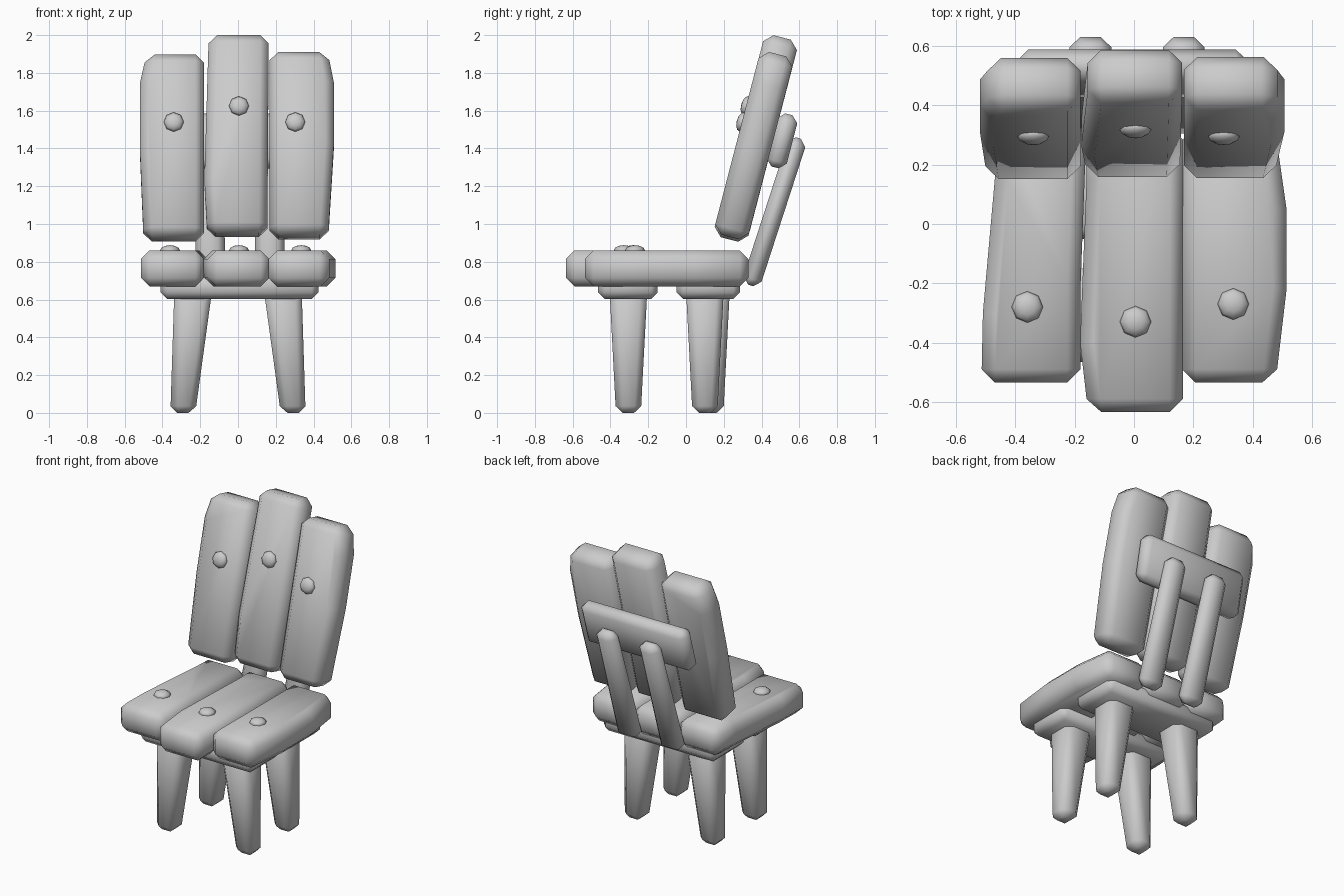
import bpy, bmesh, math
from mathutils import Matrix, Vector

if "Cube" in bpy.data.objects:
    bpy.data.objects.remove(bpy.data.objects["Cube"])


def finish(bm, name, matrix, smooth=60):
    bmesh.ops.recalc_face_normals(bm, faces=bm.faces)
    mesh = bpy.data.meshes.new(name)
    bm.to_mesh(mesh)
    bm.free()
    ob = bpy.data.objects.new(name, mesh)
    ob.matrix_world = matrix
    bpy.context.collection.objects.link(ob)
    bpy.ops.object.select_all(action='DESELECT')
    ob.select_set(True)
    bpy.context.view_layer.objects.active = ob
    bpy.ops.object.shade_smooth_by_angle(angle=math.radians(smooth))
    return ob


def chamfer(bm, width):
    bm.normal_update()
    edges = [e for e in bm.edges if e.calc_face_angle(0) > 0.6]
    bmesh.ops.bevel(bm, geom=edges, offset=width, segments=1,
                    affect='EDGES', clamp_overlap=True)


def board(name, left, right, thick, matrix, bevel=0.045):
    """Board from two side outlines (x, y), running from low y to high y."""
    bm = bmesh.new()
    pts = list(right) + list(reversed(left))
    face = bm.faces.new([bm.verts.new((x, y, -thick / 2)) for x, y in pts])
    top = bmesh.ops.extrude_face_region(bm, geom=[face])['geom']
    bmesh.ops.translate(bm, vec=(0, 0, thick),
                        verts=[v for v in top if isinstance(v, bmesh.types.BMVert)])
    bmesh.ops.recalc_face_normals(bm, faces=bm.faces)
    chamfer(bm, bevel)
    return finish(bm, name, matrix)


def peg(name, matrix):
    bm = bmesh.new()
    bmesh.ops.create_uvsphere(bm, u_segments=8, v_segments=6, radius=1)
    bmesh.ops.scale(bm, vec=(0.053, 0.053, 0.028), verts=bm.verts)
    return finish(bm, name, matrix)


def leaning(x, y, z, lean):
    """Local y runs up the leaning board, local z faces the front."""
    return Matrix.Translation((x, y, z)) @ Matrix.Rotation(math.radians(90 - lean), 4, 'X')


# Seat planks and their pegs
seat = {
    "left": ([(-0.515, -0.535), (-0.51, -0.3), (-0.47, 0.15), (-0.46, 0.33)],
             [(-0.18, -0.535), (-0.18, -0.2), (-0.16, 0.33)], (-0.36, -0.28)),
    "middle": ([(-0.155, -0.635), (-0.182, -0.4), (-0.16, 0.15), (-0.16, 0.33)],
               [(0.165, -0.635), (0.165, 0.33)], (0.005, -0.33)),
    "right": ([(0.162, -0.535), (0.165, 0.33)],
              [(0.478, -0.535), (0.515, -0.22), (0.515, 0.05), (0.475, 0.33)], (0.335, -0.27)),
}
for side, (l, r, p) in seat.items():
    board(f"seat_plank_{side}", l, r, 0.19, Matrix.Translation((0, 0, 0.765)))
    peg(f"seat_peg_{side}", Matrix.Translation((*p, 0.86)))

# Back planks and their pegs
LEAN, THICK = 14.6, 0.185
back = {
    "left": (0.356, 1.402, [(-0.50, -0.5), (-0.52, 0.0), (-0.52, 0.34), (-0.485, 0.5)],
             [(-0.18, -0.5), (-0.18, 0.5)], (-0.34, 1.54)),
    "middle": (0.373, 1.465, [(-0.163, -0.54), (-0.178, -0.25), (-0.155, 0.54)],
               [(0.155, -0.54), (0.163, 0.54)], (0.005, 1.625)),
    "right": (0.359, 1.415, [(0.168, -0.5), (0.168, 0.5)],
              [(0.478, -0.5), (0.508, 0.0), (0.508, 0.33), (0.475, 0.5)], (0.303, 1.54)),
}
for side, (y, z, l, r, (px, pz)) in back.items():
    m = leaning(0, y, z, LEAN)
    board(f"back_plank_{side}", l, r, THICK, m)
    a = math.radians(LEAN)
    v = (pz - z - math.sin(a) * THICK / 2) / math.cos(a)
    peg(f"back_peg_{side}", m @ Matrix.Translation((px, v, THICK / 2)))

# Crosspiece behind the back planks
board("back_crosspiece", [(-0.40, -0.145), (-0.39, 0.145)], [(0.37, -0.145), (0.38, 0.145)],
      0.11, leaning(0, 0.508, 1.44, LEAN), 0.035)

# Two posts joining seat and back
for side, x in (("left", -0.147), ("right", 0.168)):
    board(f"back_post_{side}", [(-0.08, -0.41), (-0.07, 0.41)], [(0.08, -0.41), (0.07, 0.41)],
          0.1, leaning(x, 0.468, 1.065, 18), 0.036)

# Crosspieces under the seat
for name, y0, y1 in (("front", -0.465, -0.15), ("rear", -0.05, 0.285)):
    board(f"seat_crosspiece_{name}", [(-0.41, y0), (-0.41, y1)], [(0.425, y0), (0.425, y1)],
          0.13, Matrix.Translation((0, 0, 0.668)), 0.035)

# Tapered, splayed legs
for name, sx, y in (("front_left", -1, -0.305), ("front_right", 1, -0.305),
                    ("rear_left", -1, 0.132), ("rear_right", 1, 0.1)):
    bm = bmesh.new()
    bmesh.ops.create_cube(bm, size=1)
    for v in bm.verts:
        up = v.co.z > 0
        w = 0.2 if up else 0.132
        v.co = Vector((v.co.x * w + sx * (0.237 if up else 0.292),
                       v.co.y * w, 0.65 if up else 0.0))
    chamfer(bm, 0.036)
    finish(bm, f"leg_{name}", Matrix.Translation((0, y, 0)))
